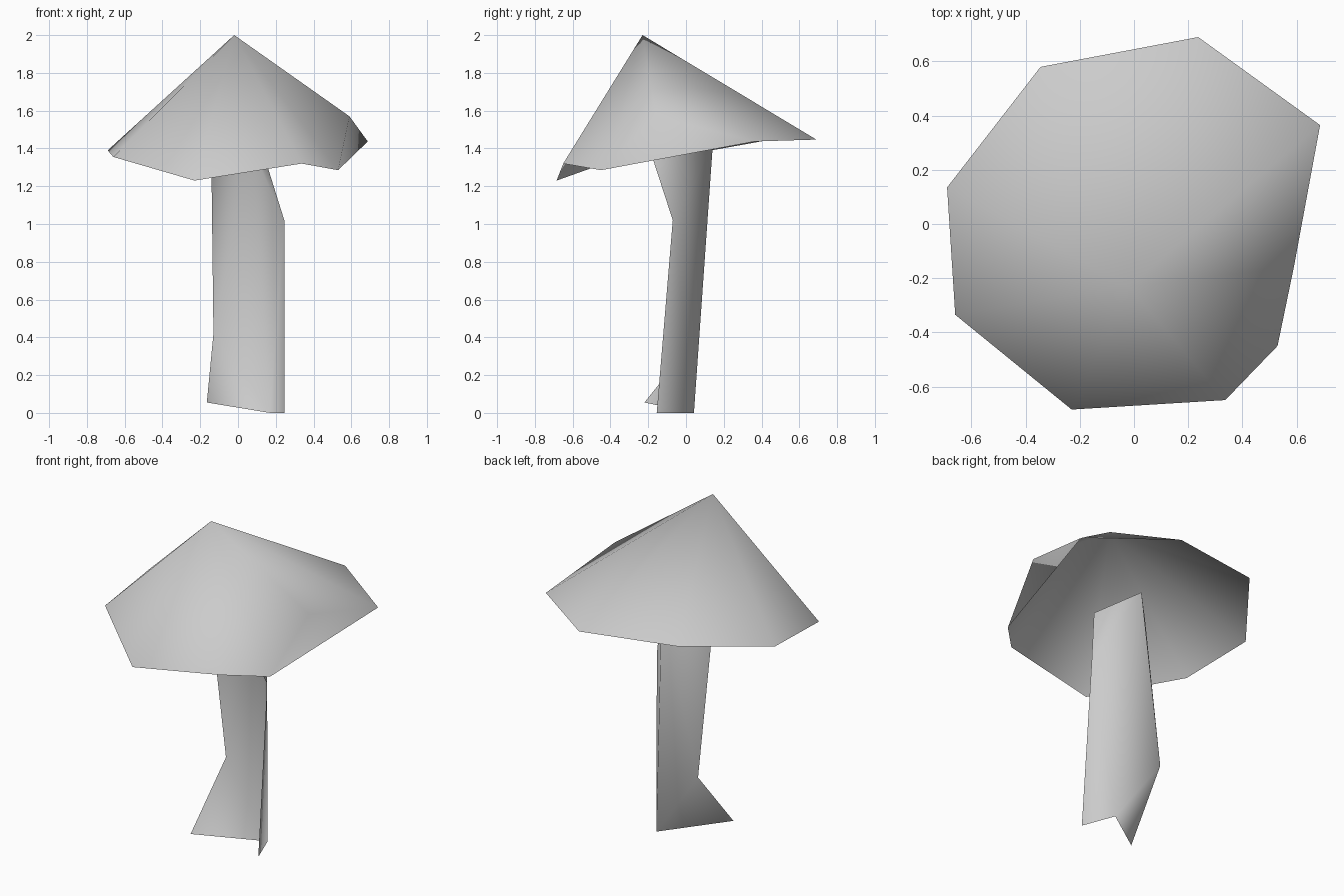
import bpy
import bmesh

cube = bpy.data.objects.get("Cube")
if cube:
    bpy.data.objects.remove(cube, do_unlink=True)

# Single plain grey
grey = bpy.data.materials.new("plain_grey")
grey.use_nodes = True
colour = (0.6, 0.6, 0.6, 1.0)
grey.diffuse_color = colour
grey.node_tree.nodes["Principled BSDF"].inputs["Base Color"].default_value = colour


def build(name, points, faces):
    """Make a smooth-shaded object from named points and faces that list them."""
    bm = bmesh.new()
    verts = {key: bm.verts.new(co) for key, co in points.items()}
    for face in faces:
        bm.faces.new([verts[key] for key in face]).smooth = True
    bmesh.ops.recalc_face_normals(bm, faces=bm.faces[:])
    mesh = bpy.data.meshes.new(name)
    bm.to_mesh(mesh)
    bm.free()
    mesh.materials.append(grey)
    obj = bpy.data.objects.new(name, mesh)
    bpy.context.collection.objects.link(obj)
    return obj


# Cap: hollow crooked cone on an uneven eight-sided rim, one bulge on the +x side
rim = {
    "left": (-0.69, 0.135, 1.39),
    "back_left": (-0.345, 0.58, 1.47),
    "back": (0.237, 0.69, 1.447),
    "back_right": (0.687, 0.365, 1.437),
    "right": (0.53, -0.45, 1.285),
    "front_right": (0.337, -0.65, 1.32),
    "front": (-0.23, -0.685, 1.23),
    "front_left": (-0.66, -0.335, 1.355),
}
cap_points = dict(rim, tip=(-0.02, -0.23, 2.0), bulge=(0.59, -0.16, 1.57))
ring = list(rim)
upper = ring[:4] + ["bulge"] + ring[4:]
cap_faces = [("tip", b, a) for a, b in zip(upper, upper[1:] + upper[:1])]
cap_faces.append(("bulge", "right", "back_right"))
build("mushroom_cap", cap_points, cap_faces)

# Stem: open folded sheet with a ridge at the back and two walls
stem_points = {
    "ridge_foot": (0.17, 0.042, 0.0),
    "ridge_top": (0.065, 0.142, 1.42),
    "left_foot": (-0.165, -0.22, 0.055),
    "left_bend": (-0.13, 0.07, 0.42),
    "left_top": (-0.142, -0.075, 1.42),
    "right_foot": (0.245, -0.155, 0.0),
    "right_bend": (0.245, -0.07, 1.02),
    "right_top": (0.12, -0.2, 1.42),
}
stem_faces = []
for side in ("left", "right"):
    foot, bend, top = (side + part for part in ("_foot", "_bend", "_top"))
    stem_faces += [
        (foot, "ridge_foot", bend),
        (bend, "ridge_foot", "ridge_top"),
        (bend, "ridge_top", top),
    ]
build("mushroom_stem", stem_points, stem_faces)
